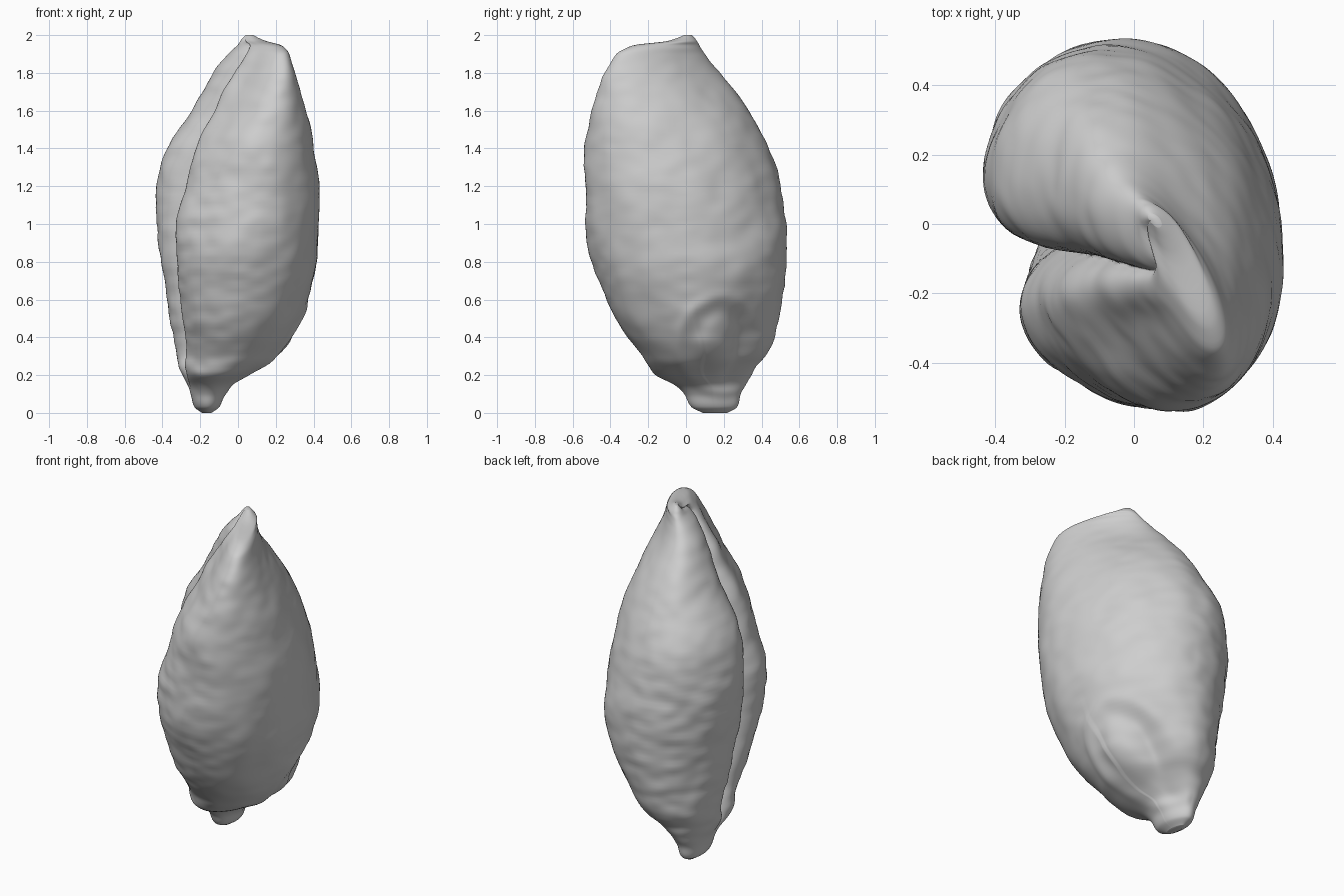
import bpy
import bmesh
import math
from mathutils import Vector, noise

SIDES, RINGS = 180, 140

# Height, then the section's extents: x low, x high, y low, y high
PROFILE = [
    (0.00, -0.19, -0.14, 0.09, 0.22),
    (0.03, -0.23, -0.10, 0.03, 0.27),
    (0.10, -0.25, -0.07, -0.01, 0.29),
    (0.15, -0.27, -0.03, -0.06, 0.32),
    (0.20, -0.30, 0.06, -0.16, 0.35),
    (0.25, -0.32, 0.15, -0.20, 0.38),
    (0.30, -0.33, 0.21, -0.23, 0.43),
    (0.40, -0.35, 0.29, -0.31, 0.48),
    (0.60, -0.39, 0.37, -0.42, 0.51),
    (0.80, -0.42, 0.42, -0.50, 0.53),
    (1.00, -0.44, 0.43, -0.53, 0.53),
    (1.20, -0.43, 0.43, -0.54, 0.50),
    (1.40, -0.38, 0.40, -0.54, 0.44),
    (1.60, -0.25, 0.36, -0.50, 0.33),
    (1.80, -0.13, 0.30, -0.43, 0.18),
    (1.90, -0.05, 0.27, -0.37, 0.10),
    (1.93, -0.02, 0.25, -0.32, 0.08),
    (1.95, 0.00, 0.22, -0.26, 0.07),
    (1.965, 0.01, 0.16, -0.12, 0.06),
    (1.98, 0.02, 0.12, -0.06, 0.05),
    (2.00, 0.04, 0.08, -0.01, 0.03),
]


def extents(z):
    """Smoothly interpolate the profile at a height."""
    i = 0
    while i < len(PROFILE) - 2 and PROFILE[i + 1][0] < z:
        i += 1
    p, q = PROFILE[i], PROFILE[i + 1]
    before, after = PROFILE[max(i - 1, 0)], PROFILE[min(i + 2, len(PROFILE) - 1)]
    span = q[0] - p[0]
    t = (z - p[0]) / span
    result = []
    for k in range(1, 5):
        m0 = (q[k] - before[k]) / (q[0] - before[0]) * span
        m1 = (after[k] - p[k]) / (after[0] - p[0]) * span
        result.append((2*t**3 - 3*t*t + 1) * p[k] + (t**3 - 2*t*t + t) * m0
                      + (3*t*t - 2*t**3) * q[k] + (t**3 - t*t) * m1)
    return result


def ramp(value, low, high):
    t = min(max((value - low) / (high - low), 0), 1)
    return t * t * (3 - 2 * t)


def bump(value, width):
    return math.exp(-(value / width) ** 2)


def surface_point(angle, z):
    x0, x1, y0, y1 = extents(z)
    cx, cy = (x0 + x1) / 2, (y0 + y1) / 2
    half_y = (y1 - y0) / 2
    half_x = (x1 - x0) / 2
    # Towards the tip the section leans, front lobe to the left
    lean = -0.05 - 0.15 * ramp(z, 0.7, 1.4) - 0.3 * ramp(z, 1.4, 1.95)
    width = math.sqrt(max(half_x**2 - (lean * half_y)**2, (half_x * 0.6)**2))

    # Deep lengthwise crease between the two lobes
    crease_angle = math.pi + 0.22 * (1 - ramp(z, 1.2, 1.9))
    away = abs(angle - crease_angle)
    depth = 0.55 * ramp(z, 0.08, 0.4) * (1 - 0.6 * ramp(z, 1.9, 2))
    scale = 1 - depth * math.exp(-(away / 0.16) ** 1.2)
    # Front lobe slims beside the crease towards the tip
    scale -= 0.2 * ramp(z, 0.9, 1.6) * bump(angle - math.pi - 0.65, 0.5)

    dy = math.sin(angle) * half_y * scale
    dx = math.cos(angle) * width * scale + lean * dy
    point = Vector((cx + dx, cy + dy, z))

    # Lumps and fine wrinkles, fading at both ends and on the smoother left side
    side = ramp(math.cos(angle), 0, 0.4)
    fade = ramp(z, 0, 0.25) * (1 - ramp(z, 1.8, 2))
    offset = 0.012 * noise.noise(point * 5)
    offset += 0.008 * (1 - 0.5 * side) * noise.noise(
        Vector((point.x * 9, point.y * 9, z * 16)))
    offset *= fade

    # Flattened low back-left corner that carries the germ
    offset -= 0.085 * bump(angle - 0.8, 0.55) * bump(z - 0.36, 0.2)

    # Round germ scar: slight rim, hollow and central knob
    distance = math.hypot(point.y - 0.2, (z - 0.36) * 0.95)
    scar = 0.008 * bump(distance - 0.24, 0.03) - 0.015 * bump(distance - 0.16, 0.05)
    offset += (scar + 0.008 * bump(distance, 0.07)) * side

    outward = Vector((dx, dy, 0))
    if outward.length > 0:
        point += outward.normalized() * offset
    return point


old = bpy.data.objects.get("Cube")
if old:
    bpy.data.objects.remove(old, do_unlink=True)

# Kernel body lofted from stacked sections
bm = bmesh.new()
rings = []
for r in range(RINGS + 1):
    height = 1 - math.cos(math.pi * r / RINGS)
    rings.append([bm.verts.new(surface_point(2 * math.pi * s / SIDES, height))
                  for s in range(SIDES)])
for low, high in zip(rings, rings[1:]):
    for s in range(SIDES):
        n = (s + 1) % SIDES
        bm.faces.new((low[s], low[n], high[n], high[s]))
bm.faces.new(reversed(rings[0]))
bm.faces.new(rings[-1])
for face in bm.faces:
    face.smooth = True
mesh = bpy.data.meshes.new("grain_kernel")
bm.to_mesh(mesh)
bm.free()
kernel = bpy.data.objects.new("grain_kernel", mesh)
bpy.context.collection.objects.link(kernel)

# Plain light grey
GREY = (0.62, 0.62, 0.62, 1)
grey = bpy.data.materials.new("light_grey")
grey.use_nodes = True
grey.diffuse_color = GREY
grey.node_tree.nodes["Principled BSDF"].inputs["Base Color"].default_value = GREY
mesh.materials.append(grey)
